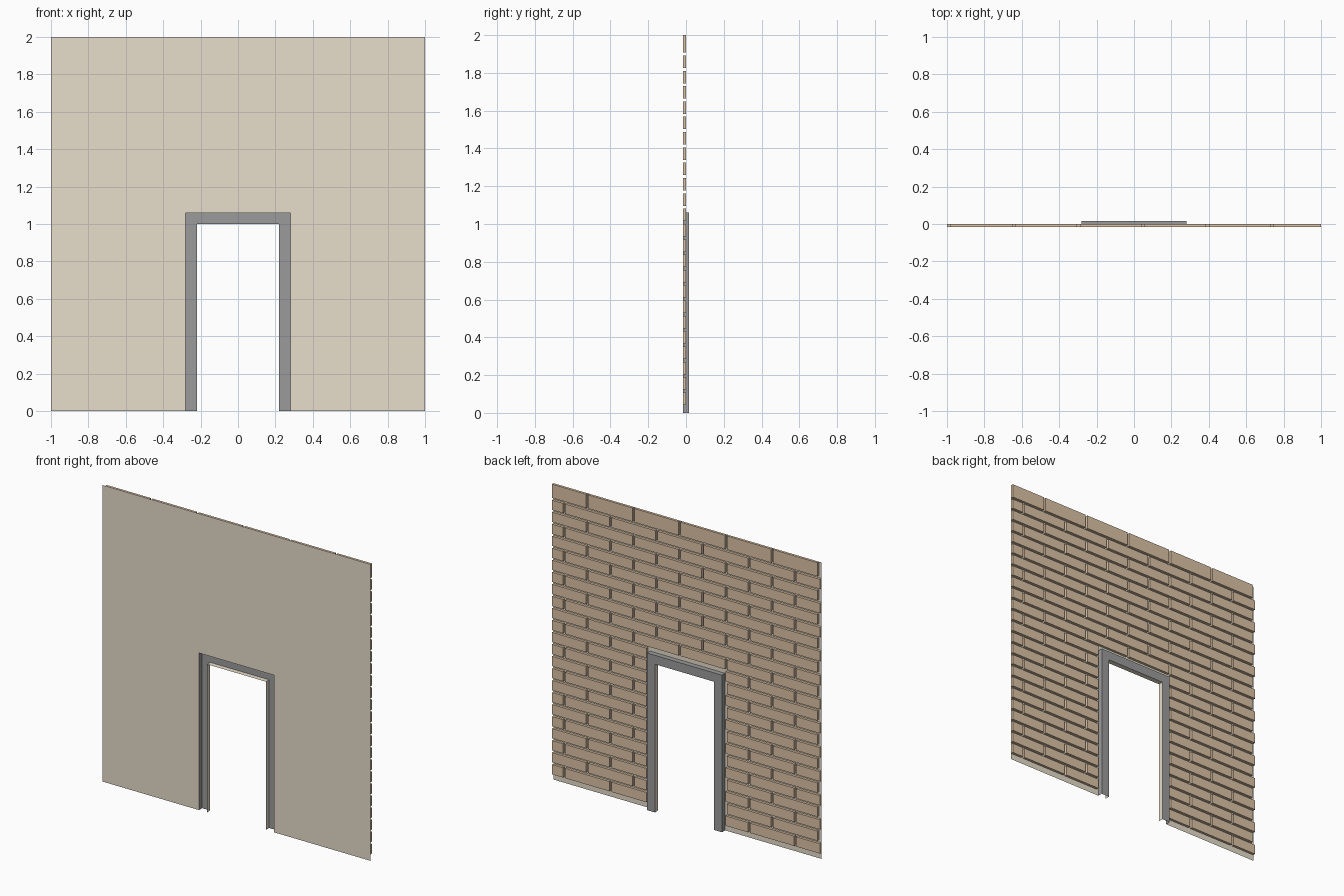
import bpy, bmesh

if "Cube" in bpy.data.objects:
    bpy.data.objects.remove(bpy.data.objects["Cube"])

FRONT, BRICK, BACK = -0.017, 0.0, 0.017   # depth layers (y)
HOLE_W, HOLE_H = 0.28, 1.06               # cut-out in the wall
DOOR_W, DOOR_H = 0.22, 1.0                # clear doorway
PITCH, ROW, JOINT = 0.345, 0.0811, 0.015  # brick spacing


def material(name, rgb):
    m = bpy.data.materials.new(name)
    m.diffuse_color = (*rgb, 1)
    m.use_nodes = True
    m.node_tree.nodes["Principled BSDF"].inputs["Base Color"].default_value = m.diffuse_color
    return m


def add_object(name, bm, mat):
    mesh = bpy.data.meshes.new(name)
    bm.to_mesh(mesh)
    bm.free()
    mesh.materials.append(mat)
    ob = bpy.data.objects.new(name, mesh)
    bpy.context.collection.objects.link(ob)
    return ob


def quad(bm, pts):
    bm.faces.new([bm.verts.new(p) for p in pts])


def arch(w, h):
    """Door-shaped path in x and z."""
    return [(-w, 0), (-w, h), (w, h), (w, 0)]


def ribbon(bm, a, ya, b, yb):
    """Strip of faces joining two door-shaped paths."""
    for i in range(3):
        quad(bm, [(a[i][0], ya, a[i][1]), (a[i + 1][0], ya, a[i + 1][1]),
                  (b[i + 1][0], yb, b[i + 1][1]), (b[i][0], yb, b[i][1])])


def brick(bm, x0, x1, z0, z1):
    """Raised brick without its hidden face against the wall."""
    c = [(x0, z0), (x1, z0), (x1, z1), (x0, z1)]
    f = [bm.verts.new((x, FRONT, z)) for x, z in c]
    b = [bm.verts.new((x, BRICK, z)) for x, z in c]
    bm.faces.new(b[::-1])
    for i in range(4):
        j = (i + 1) % 4
        bm.faces.new((f[i], f[j], b[j], b[i]))


mortar = material("mortar", (0.80, 0.73, 0.60))
clay = material("clay", (0.72, 0.55, 0.38))
dark = material("dark_grey", (0.33, 0.33, 0.33))

outer, inner = arch(HOLE_W, HOLE_H), arch(DOOR_W, DOOR_H)

# Flat wall sheet with the door cut-out
bm = bmesh.new()
for x0, x1, z0, z1 in [(-1, -HOLE_W, 0, HOLE_H), (HOLE_W, 1, 0, HOLE_H),
                       (-1, 1, HOLE_H, 2)]:
    quad(bm, [(x0, FRONT, z0), (x1, FRONT, z0), (x1, FRONT, z1), (x0, FRONT, z1)])
add_object("wall_sheet", bm, mortar)

# Brick courses in running bond, clipped around the doorway
bm = bmesh.new()
clip = HOLE_W + JOINT
for r in range(24):
    z0 = 0.042 + ROW * r
    z1 = 2.0 if r == 23 else z0 + ROW - JOINT
    spans = [(-1, 1)] if z0 > HOLE_H else [(-1, -clip), (clip, 1)]
    start = -0.98 - (0 if r % 2 else PITCH / 2)
    for k in range(7):
        left = start + k * PITCH
        for lo, hi in spans:
            x0, x1 = max(left, lo), min(left + PITCH - JOINT, hi)
            if x1 - x0 > 0.01:
                brick(bm, x0, x1, z0, z1)
add_object("bricks", bm, clay)

# Door frame: outer return and back face, open at the front
bm = bmesh.new()
ribbon(bm, outer, FRONT, outer, BACK)
ribbon(bm, outer, BACK, inner, BACK)
bmesh.ops.remove_doubles(bm, verts=bm.verts, dist=1e-5)
add_object("door_frame", bm, dark)

# Pale lining of the doorway
bm = bmesh.new()
ribbon(bm, inner, BACK, inner, FRONT)
bmesh.ops.remove_doubles(bm, verts=bm.verts, dist=1e-5)
add_object("door_lining", bm, mortar)
